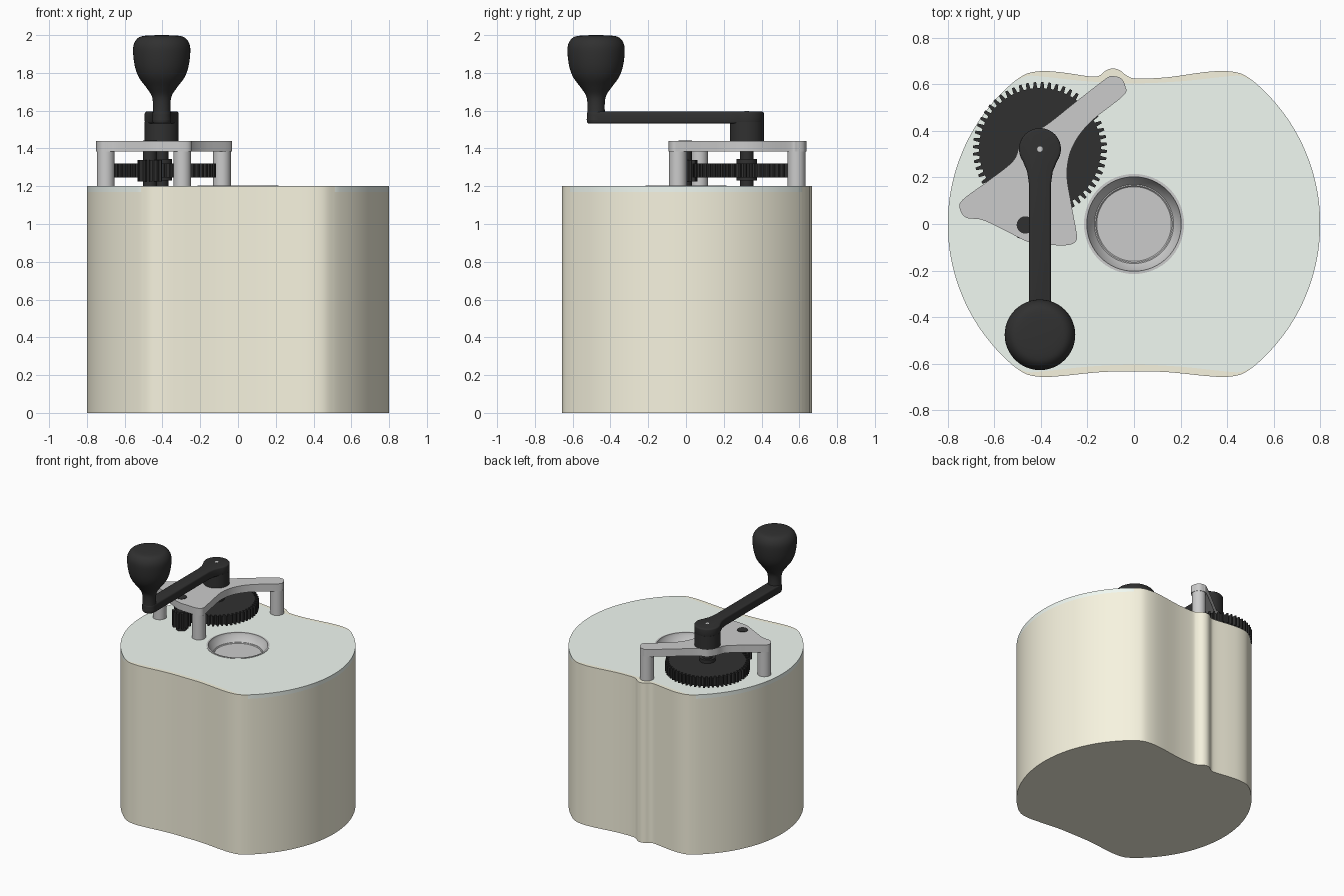
import bpy, bmesh
from math import sin, cos, pi, radians, tau
from mathutils import Vector

if "Cube" in bpy.data.objects:
    bpy.data.objects.remove(bpy.data.objects["Cube"])


def material(name, rgb):
    m = bpy.data.materials.new(name)
    m.diffuse_color = (*rgb, 1)
    m.use_nodes = True
    m.node_tree.nodes["Principled BSDF"].inputs["Base Color"].default_value = m.diffuse_color
    return m


CREAM = material("cream", (0.93, 0.90, 0.74))
MINT = material("mint", (0.88, 0.95, 0.89))
BLACK = material("black", (0.03, 0.03, 0.03))


def finish(bm, name, mat, cutter=None, bevel=0):
    bmesh.ops.remove_doubles(bm, verts=bm.verts, dist=1e-5)
    bmesh.ops.recalc_face_normals(bm, faces=bm.faces)
    me = bpy.data.meshes.new(name)
    bm.to_mesh(me)
    bm.free()
    ob = bpy.data.objects.new(name, me)
    bpy.context.collection.objects.link(ob)
    if mat:
        me.materials.append(mat)
    bpy.ops.object.select_all(action='DESELECT')
    ob.select_set(True)
    bpy.context.view_layer.objects.active = ob
    if cutter:
        mod = ob.modifiers.new("recess", 'BOOLEAN')
        mod.operation, mod.solver, mod.object = 'DIFFERENCE', 'EXACT', cutter
        bpy.ops.object.modifier_apply(modifier=mod.name)
    if bevel:
        mod = ob.modifiers.new("bevel", 'BEVEL')
        mod.width, mod.segments, mod.limit_method = bevel, 3, 'ANGLE'
        mod.angle_limit = radians(50)
        bpy.ops.object.modifier_apply(modifier=mod.name)
    bpy.ops.object.shade_smooth_by_angle(angle=radians(32))
    return ob


def prism(name, outline, z0, z1, mat=None, **kw):
    """Extrude a flat outline from z0 to z1."""
    bm = bmesh.new()
    face = bm.faces.new([bm.verts.new((x, y, z0)) for x, y in outline])
    ext = bmesh.ops.extrude_face_region(bm, geom=[face], use_keep_orig=True)
    top = [v for v in ext["geom"] if isinstance(v, bmesh.types.BMVert)]
    bmesh.ops.translate(bm, verts=top, vec=(0, 0, z1 - z0))
    return finish(bm, name, mat, **kw)


def lathe(name, profile, x, y, mat=None, n=48):
    """Spin an (r, z) profile round a vertical axis at x, y."""
    bm = bmesh.new()
    vs = [bm.verts.new((x + r, y, z)) for r, z in profile]
    es = [bm.edges.new(p) for p in zip(vs, vs[1:])]
    bmesh.ops.spin(bm, geom=vs + es, cent=(x, y, 0), axis=(0, 0, 1),
                   angle=tau, steps=n, use_merge=True)
    return finish(bm, name, mat)


def rod(name, x, y, r, z0, z1, mat=None):
    return lathe(name, [(0, z0), (r, z0), (r, z1), (0, z1)], x, y, mat)


def arc(cx, cy, r, a0, a1, n):
    return [(cx + r * cos(radians(a0 + (a1 - a0) * i / n)),
             cy + r * sin(radians(a0 + (a1 - a0) * i / n))) for i in range(n + 1)]


def smooth(pts, steps=5, closed=False):
    """Catmull-Rom curve through the points."""
    n, out = len(pts), []
    for i in range(n if closed else n - 1):
        a, b, c, d = (Vector(pts[k % n] if closed else pts[min(max(k, 0), n - 1)])
                      for k in (i - 1, i, i + 1, i + 2))
        for s in range(steps):
            t = s / steps
            p = 0.5 * (2 * b + (c - a) * t + (2 * a - 5 * b + 4 * c - d) * t * t
                       + (3 * b - a - 3 * c + d) * t ** 3)
            out.append((p.x, p.y))
    return out if closed else out + [tuple(pts[-1])]


def gear(name, x, y, r, root, teeth, z0, z1):
    pts = []
    for i in range(teeth):
        for f, rad in ((0, root), (0.38, root), (0.52, r), (0.86, r)):
            a = tau * (i + f) / teeth
            pts.append((x + rad * cos(a), y + rad * sin(a)))
    return prism(name, pts, z0, z1, BLACK)


# Body outlines: round ends joined by hollowed front and back
right = arc(0, 0, 0.8, -50, 50, 40)
left = [(-x, -y) for x, y in right]
ends = (right[-1], left[0])
half = [right[-1], (0.46, 0.646), (0.39, 0.657), (0.3, 0.652), (0.14, 0.636)]
back = smooth(half[:-1] + [(0.14, 0.63), (0.01, 0.625), (-0.03, 0.637), (-0.06, 0.66),
              (-0.09, 0.668), (-0.12, 0.66), (-0.15, 0.637), (-0.19, 0.634), (-0.3, 0.65)]
              + [(-x, y) for x, y in half[2::-1]])
front = smooth([(-x, -y) for x, y in half] + [(0, -0.634)]
               + [(x, -y) for x, y in half[::-1]])
lid_half = [right[-1], (0.46, 0.635), (0.4, 0.634), (0.2, 0.613)]
lid_back = smooth(lid_half + [(0, 0.604)] + [(-x, y) for x, y in lid_half[::-1]])
lid_front = [(-x, -y) for x, y in lid_back]

# Body, rims and lid, with a round recess
cutter = rod("recess_cutter", 0, 0, 0.212, 1.12, 1.4)
cutter.hide_render = True
prism("body", right[:-1] + back + left[1:-1] + front[:-1], 0, 1.17, CREAM, cutter=cutter)
prism("lid", right[:-1] + lid_back + left[1:-1] + lid_front[:-1], 1.17, 1.2, MINT, cutter=cutter)
prism("back_rim", back + lid_back[-2:0:-1], 1.17, 1.2, CREAM)
prism("front_rim", front + lid_front[-2:0:-1], 1.17, 1.2, CREAM)
bpy.data.objects.remove(cutter)
lathe("cup", [(0, 1.14), (0.16, 1.14), (0.165, 1.145), (0.17, 1.145), (0.2, 1.185), (0.203, 1.203),
              (0.215, 1.203), (0.215, 1.12), (0, 1.12)], 0, 0, n=64)

# Bracket: three posts and a shaped plate
for i, (x, y) in enumerate([(-0.085, 0.585), (-0.7, 0.07), (-0.295, -0.043)]):
    rod(f"bracket_post_{i + 1}", x, y, 0.047, 1.2, 1.439)
plate = [(-0.047, 0.55), (-0.037, 0.59), (-0.055, 0.625), (-0.09, 0.635), (-0.12, 0.625),
         (-0.25, 0.525), (-0.383, 0.421), (-0.45, 0.395), (-0.49, 0.34), (-0.52, 0.27),
         (-0.62, 0.19), (-0.735, 0.105), (-0.748, 0.065), (-0.72, 0.027), (-0.65, 0.017),
         (-0.55, -0.03), (-0.447, -0.08), (-0.36, -0.09), (-0.28, -0.09), (-0.247, -0.07),
         (-0.248, -0.03), (-0.272, 0.1), (-0.288, 0.22), (-0.265, 0.33), (-0.19, 0.435)]
prism("bracket_plate", smooth(plate, closed=True), 1.385, 1.44)

# Gear train
GX, GY = -0.404, 0.322
gear("main_gear", GX, GY, 0.288, 0.262, 56, 1.246, 1.32)
rod("gear_hub", GX, GY, 0.055, 1.23, 1.345, BLACK)
rod("gear_shaft", GX, GY, 0.035, 1.2, 1.45, BLACK)
gear("pinion", -0.467, -0.004, 0.064, 0.044, 10, 1.225, 1.34)
rod("pinion_shaft", -0.467, -0.004, 0.037, 1.2, 1.443, BLACK)

# Crank
rod("crank_hub", GX, GY, 0.09, 1.44, 1.54, BLACK)
KY = -0.476
hub_end = arc(GX, GY, 0.09, -35, 215, 32)
neck = [(0.055, 0.225), (0.047, 0.17)]
arm = (hub_end + [(GX - x, y) for x, y in neck] + arc(GX, KY, 0.048, 180, 360, 16)
       + [(GX + x, y) for x, y in neck[::-1]])
prism("crank_arm", arm, 1.532, 1.595, BLACK, bevel=0.01)
rod("crank_pin", GX, GY, 0.012, 1.58, 1.597)

# Knob
knob = smooth([(0.05, 1.55), (0.046, 1.6), (0.047, 1.65), (0.056, 1.685), (0.083, 1.725),
               (0.12, 1.775), (0.141, 1.83), (0.151, 1.9), (0.148, 1.95), (0.125, 1.985),
               (0.085, 1.997), (0, 2.0)], steps=4)
lathe("crank_knob", [(0, 1.55)] + knob, GX, KY, BLACK)
